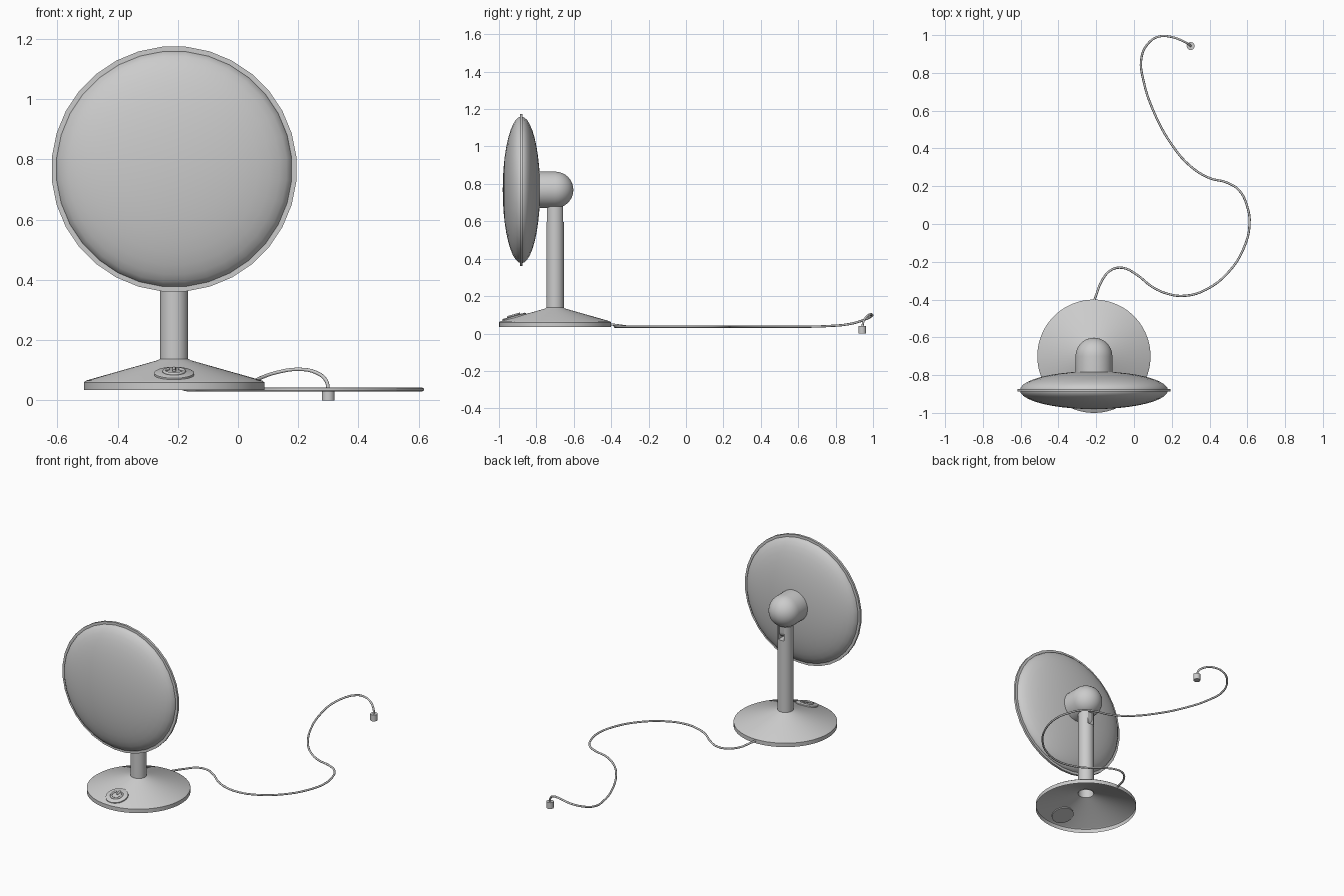
import bpy, bmesh
from math import sin, cos, pi, radians, atan2, sqrt
from mathutils import Matrix, Vector

if "Cube" in bpy.data.objects:
    bpy.data.objects.remove(bpy.data.objects["Cube"])

CX, CY = -0.212, -0.70      # stand axis
HZ = 0.768                  # head centre height


def finish(name, bm, matrix=Matrix(), angle=35):
    bmesh.ops.remove_doubles(bm, verts=bm.verts, dist=1e-5)
    bmesh.ops.recalc_face_normals(bm, faces=bm.faces)
    me = bpy.data.meshes.new(name)
    bm.to_mesh(me)
    bm.free()
    me.shade_smooth()
    me.set_sharp_from_angle(angle=radians(angle))
    ob = bpy.data.objects.new(name, me)
    ob.matrix_world = matrix
    bpy.context.collection.objects.link(ob)
    return ob


def lathe(name, profile, loc, tilt=0, segs=48, closed=False):
    """Spin (radius, height) points round local z, then tilt about x."""
    bm = bmesh.new()
    rings = []
    for r, h in profile:
        if r < 1e-6:
            rings.append([bm.verts.new((0, 0, h))] * segs)
        else:
            rings.append([bm.verts.new((r * cos(2 * pi * (i + .5) / segs),
                                        r * sin(2 * pi * (i + .5) / segs), h))
                          for i in range(segs)])
    pairs = list(zip(rings, rings[1:])) + ([(rings[-1], rings[0])] if closed else [])
    for a, b in pairs:
        for i in range(segs):
            j = (i + 1) % segs
            vs = list(dict.fromkeys((a[i], a[j], b[j], b[i])))
            bm.faces.new(vs)
    return finish(name, bm, Matrix.Translation(loc) @ Matrix.Rotation(radians(tilt), 4, 'X'))


def prism(name, outline, height, matrix):
    """Extrude a 2D outline along local z."""
    bm = bmesh.new()
    f = bm.faces.new([bm.verts.new((x, y, 0)) for x, y in outline])
    ext = bmesh.ops.extrude_face_region(bm, geom=[f], use_keep_orig=True)
    top = [v for v in ext['geom'] if isinstance(v, bmesh.types.BMVert)]
    bmesh.ops.translate(bm, verts=top, vec=(0, 0, height))
    return finish(name, bm, matrix)


def tube(name, points, radius, matrix=Matrix(), res=4):
    """Smooth round cable through the given points."""
    cu = bpy.data.curves.new(name, 'CURVE')
    cu.dimensions = '3D'
    cu.bevel_depth, cu.bevel_resolution, cu.resolution_u = radius, 2, res
    cu.use_fill_caps = True
    sp = cu.splines.new('BEZIER')
    sp.bezier_points.add(len(points) - 1)
    for p, co in zip(sp.bezier_points, points):
        p.co = co
        p.handle_left_type = p.handle_right_type = 'AUTO'
    ob = bpy.data.objects.new(name, cu)
    ob.matrix_world = matrix
    bpy.context.collection.objects.link(ob)


# Stand: open-bottomed conical foot and column
lathe("base", [(.30, .035), (.30, .06), (.292, .066), (.055, .133), (.047, .138)],
      (CX, CY, 0), segs=64)
lathe("column", [(.047, .133), (.047, .595), (0, .595)], (CX, CY, 0), segs=32)

# Fork prongs at the column top, and the tongue between them
R, SLOT = .047, .02
lim = atan2(sqrt(R * R - SLOT * SLOT), SLOT)
arc = [(R * cos(a), R * sin(a)) for a in (-lim + 2 * lim * i / 12 for i in range(13))]
for side, turn in (("right", 0), ("left", pi)):
    prism("fork_prong_" + side, arc, .085,
          Matrix.Translation((CX, CY, .595)) @ Matrix.Rotation(turn, 4, 'Z'))
half = .038
tongue = [(half, .71)] + [(half * cos(a), .642 - half * sin(a))
                          for a in (pi * i / 10 for i in range(11))] + [(-half, .71)]
to_x = Matrix(((0, 0, 1, CX - .016), (1, 0, 0, CY), (0, 1, 0, 0), (0, 0, 0, 1)))
prism("hinge_tongue", tongue, .032, to_x)

# Rear housing: short barrel with a domed end
dome = [(.098 * cos(pi / 2 * i / 8), .098 * sin(pi / 2 * i / 8)) for i in range(8)] + [(0, .098)]
lathe("rear_housing", [(0, -.095), (.098, -.095)] + dome, (CX, CY, HZ), -90, 32)

# Head: lens-shaped body and thin rim
N = 20
lens = [(0, -.10)] + [(.394 * sin(pi * i / N), -.10 * cos(pi * i / N))
                      for i in range(1, N)] + [(0, .10)]
lathe("head_body", lens, (CX, -.88, HZ), 90, 32)
lathe("head_rim", [(.385, -.007), (.408, -.007), (.408, .007), (.385, .007)],
      (CX, -.88, HZ), 90, 32, closed=True)

# Push button lying on the slope of the foot, with raised open ring and bar
tilt = 16
spot = Vector((CX, -.917, .084))
lathe("button", [(0, -.006), (.066, -.006), (.066, .008), (.061, .011), (0, .011)], spot, tilt, 32)
on_button = Matrix.Translation(spot) @ Matrix.Rotation(radians(tilt), 4, 'X')
ring = [(.033 * cos(a), .033 * sin(a), .013)
        for a in (radians(125 + 290 * i / 12) for i in range(13))]
tube("button_ring", ring, .006, on_button, 2)
tube("button_bar", [(0, .004, .013), (0, .036, .013)], .006, on_button, 2)

# Power cable: flat on the ground, then arching over into the plug
flat = [(-.17, -.30), (-.12, -.243), (-.06, -.232), (.01, -.265), (.10, -.335), (.18, -.37),
        (.27, -.38), (.38, -.348), (.50, -.255), (.58, -.13), (.612, 0), (.597, .10),
        (.555, .18), (.49, .22), (.40, .243), (.30, .305), (.20, .42), (.10, .605)]
rise = [(.05, .76, .04), (.038, .87, .05), (.07, .95, .072), (.13, .992, .093),
        (.20, .99, .103), (.26, .968, .092), (.293, .949, .065), (.30, .943, .035)]
tube("cable", [(-.212, -.41, .05), (-.198, -.37, .045)] + [(x, y, .036) for x, y in flat] + rise, .006)
lathe("plug", [(0, 0), (.021, 0), (.021, .04), (0, .04)], (.30, .942, 0), segs=24)
